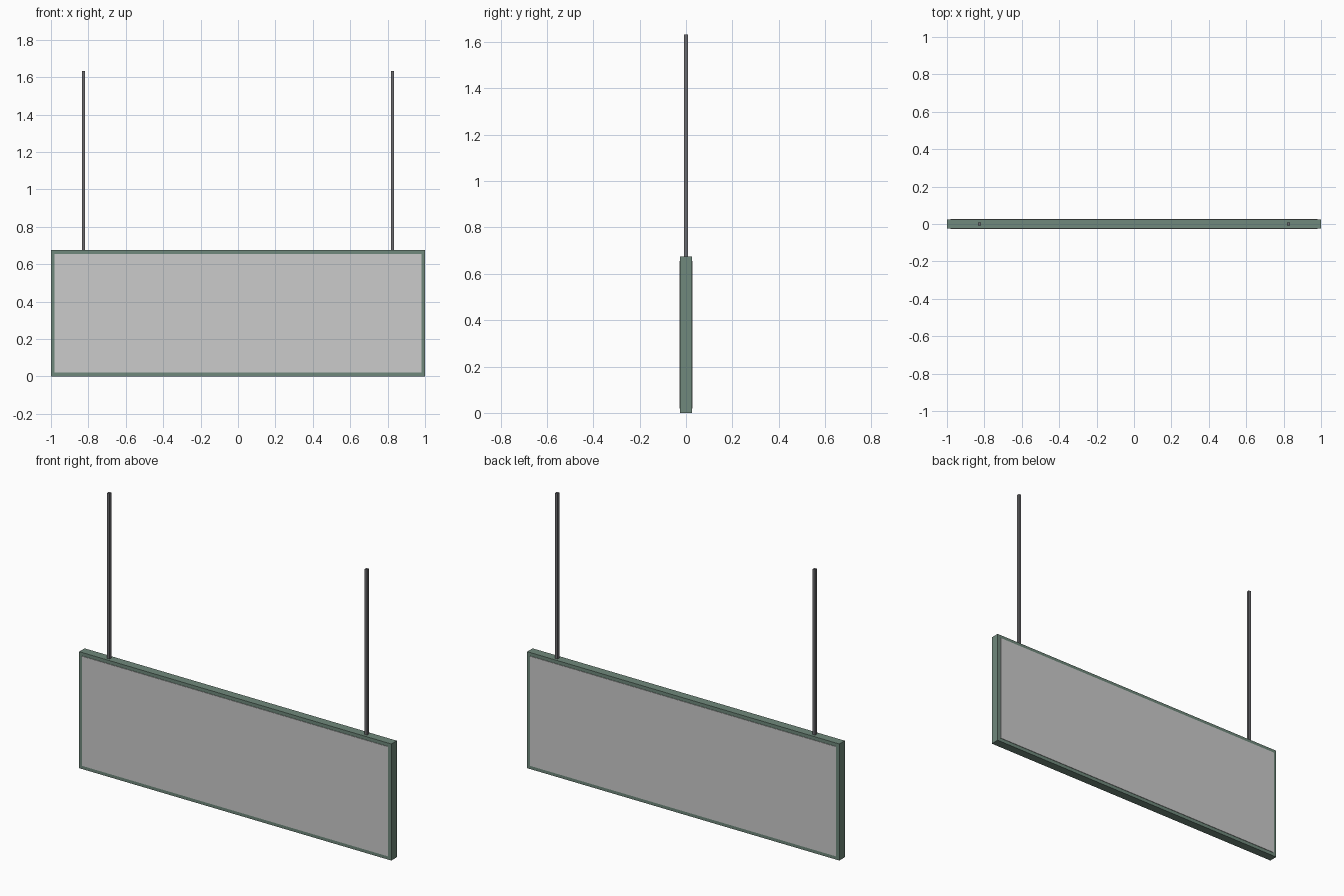
import bpy

if "Cube" in bpy.data.objects:
    bpy.data.objects.remove(bpy.data.objects["Cube"])


def material(name, rgb):
    m = bpy.data.materials.new(name)
    m.diffuse_color = (*rgb, 1)
    m.use_nodes = True
    m.node_tree.nodes["Principled BSDF"].inputs["Base Color"].default_value = m.diffuse_color
    return m


def box(name, center, size, mat=None):
    bpy.ops.mesh.primitive_cube_add(size=1, location=center)
    ob = bpy.context.object
    ob.name = name
    ob.scale = size
    bpy.ops.object.transform_apply(location=False, rotation=False, scale=True)
    if mat:
        ob.data.materials.append(mat)
    return ob


W, H, D = 2.0, 0.675, 0.05      # sign body
BORDER, LIP = 0.02, 0.003       # visible rim and panel protrusion
ROD, ROD_TOP = 0.016, 1.633

green = material("green_metal", (0.16, 0.25, 0.20))
dark = material("dark_metal", (0.15, 0.15, 0.16))

# Sign casing
box("sign_frame", (0, 0, H / 2), (W, D, H), green)

# Raised display panels, front and back
for side, name in ((-1, "front_panel"), (1, "back_panel")):
    box(name, (0, side * D / 2, H / 2),
        (W - 2 * BORDER, 2 * LIP, H - 2 * BORDER))

# Hanging rods
for side, name in ((-1, "left_rod"), (1, "right_rod")):
    z0 = H - 0.005
    box(name, (side * 0.825, 0, (z0 + ROD_TOP) / 2),
        (ROD, ROD, ROD_TOP - z0), dark)
